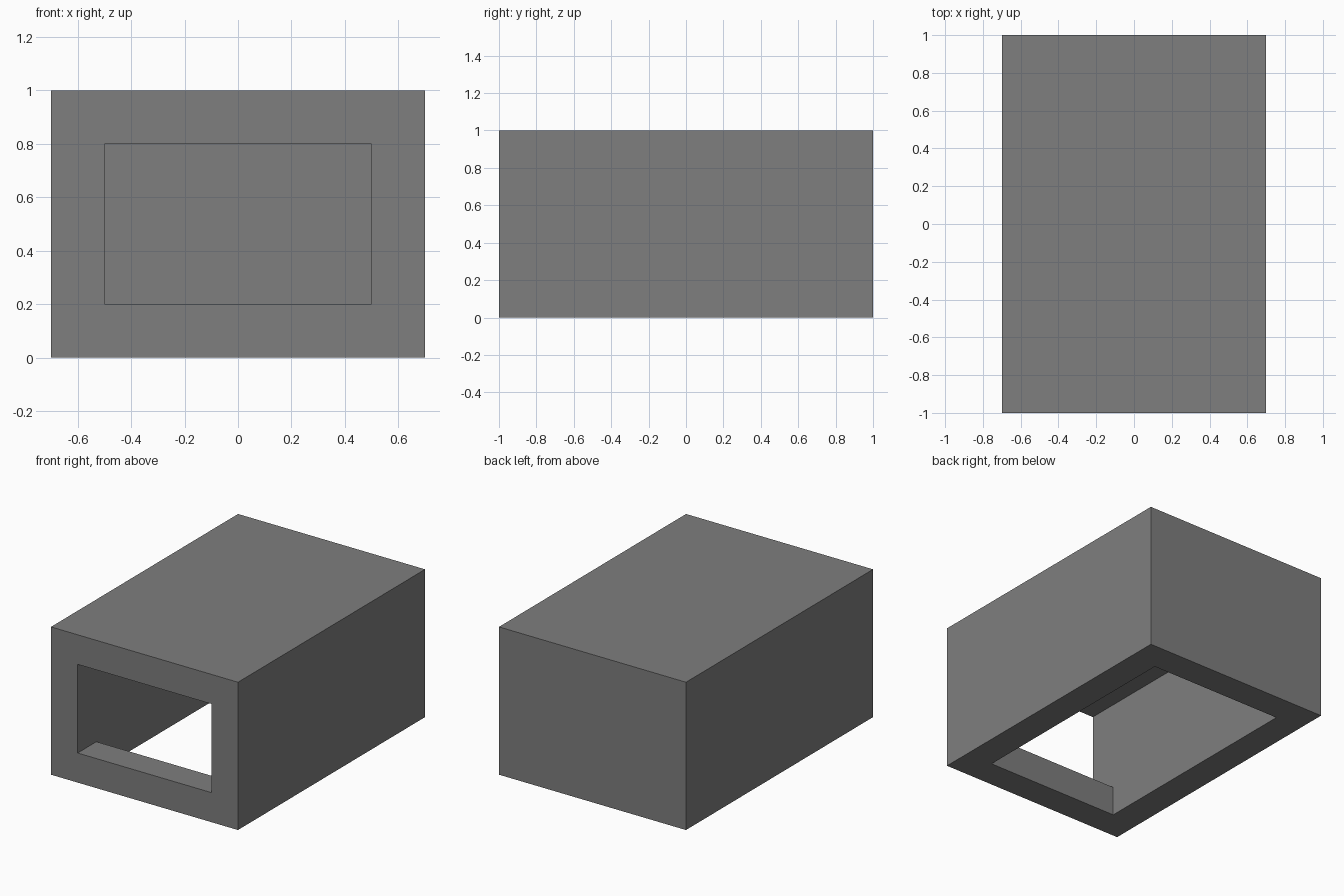
import bpy
import bmesh

cube = bpy.data.objects.get("Cube")
if cube:
    bpy.data.objects.remove(cube, do_unlink=True)

# Single grey finish
grey = bpy.data.materials.new("mid_grey")
grey.use_nodes = True
colour = (0.21, 0.21, 0.21, 1)
grey.diffuse_color = colour
grey.node_tree.nodes["Principled BSDF"].inputs["Base Color"].default_value = colour


def prism(name, profile, half_width):
    """Extrude a (y, z) outline across x, centred on x = 0."""
    bm = bmesh.new()
    face = bm.faces.new([bm.verts.new((-half_width, y, z)) for y, z in profile])
    new = bmesh.ops.extrude_face_region(bm, geom=[face])["geom"]
    verts = [v for v in new if isinstance(v, bmesh.types.BMVert)]
    bmesh.ops.translate(bm, verts=verts, vec=(2 * half_width, 0, 0))
    bmesh.ops.recalc_face_normals(bm, faces=bm.faces)
    mesh = bpy.data.meshes.new(name)
    bm.to_mesh(mesh)
    bm.free()
    mesh.materials.append(grey)
    obj = bpy.data.objects.new(name, mesh)
    bpy.context.collection.objects.link(obj)
    return obj


# Outer block
housing = prism("housing", [(-1, 0), (1, 0), (1, 1), (-1, 1)], 0.7)

# Cavity open at the front and underneath, leaving a low front sill
cavity = prism("cavity_cutter", [(-1.1, 0.2), (-0.8, 0.2), (-0.8, -0.1),
                                 (0.8, -0.1), (0.8, 0.8), (-1.1, 0.8)], 0.5)
cavity.hide_render = True

cut = housing.modifiers.new("cavity", "BOOLEAN")
cut.operation = "DIFFERENCE"
cut.solver = "EXACT"
cut.object = cavity
bpy.context.view_layer.objects.active = housing
housing.select_set(True)
bpy.ops.object.modifier_apply(modifier=cut.name)
bpy.data.objects.remove(cavity, do_unlink=True)
